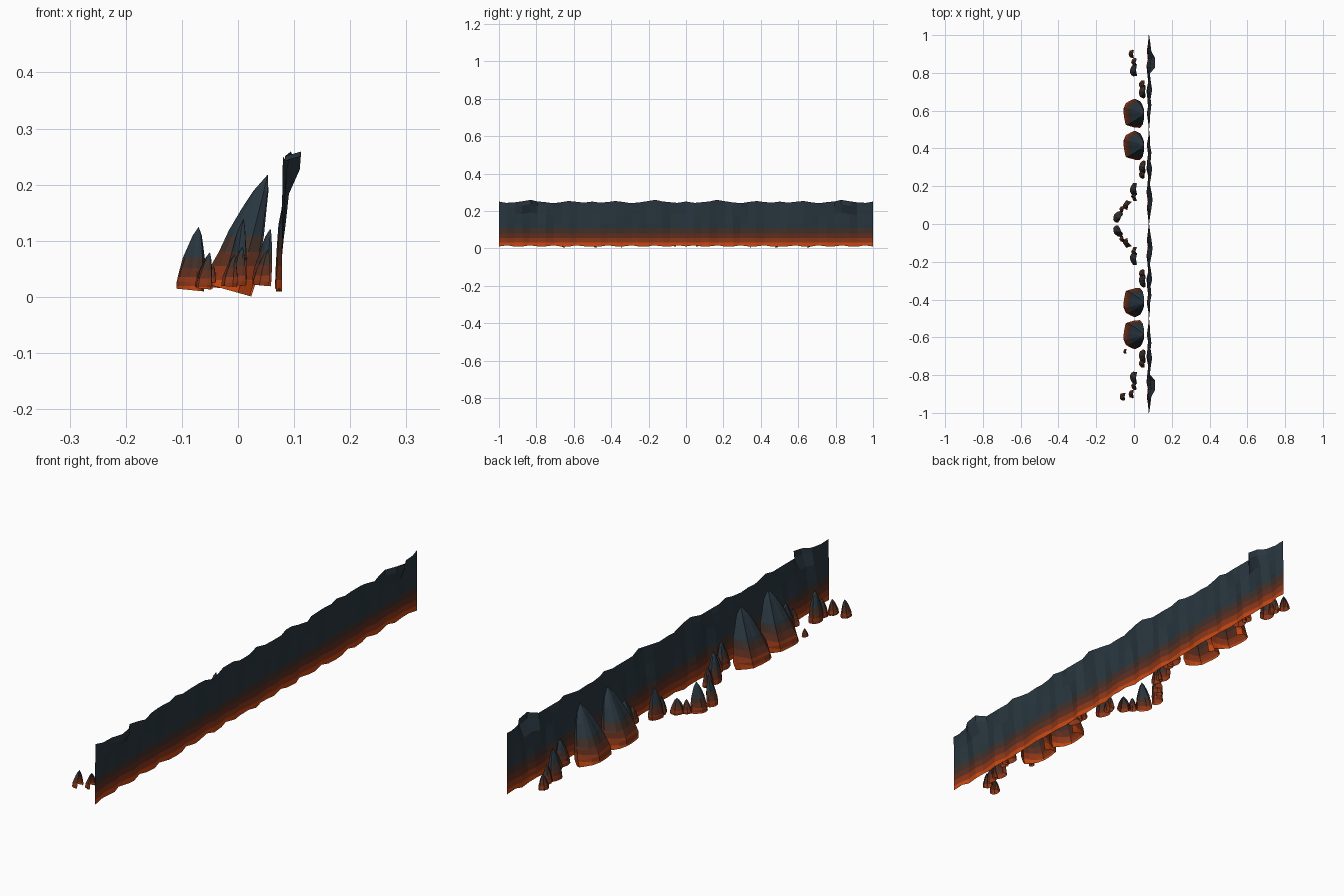
import bpy, bmesh, math, random
from mathutils import Vector

if "Cube" in bpy.data.objects:
    bpy.data.objects.remove(bpy.data.objects["Cube"])

# Colours from glowing base to cold stone top
COLOURS = [("ember_orange", (0.58, 0.065, 0.006, 1)),
           ("burnt_orange", (0.27, 0.038, 0.009, 1)),
           ("scorched_brown", (0.115, 0.028, 0.014, 1)),
           ("warm_grey", (0.055, 0.03, 0.023, 1)),
           ("slate", (0.022, 0.037, 0.05, 1))]
MATS = []
for name, col in COLOURS:
    m = bpy.data.materials.new(name)
    m.diffuse_color = col
    m.use_nodes = True
    m.node_tree.nodes["Principled BSDF"].inputs["Base Color"].default_value = m.diffuse_color
    MATS.append(m)
LEVELS = [0.03, 0.055, 0.08, 0.108]


def finish(bm, name, scale=1.0):
    """Cut the mesh at the colour levels and paint the bands by height."""
    levels = [l * scale for l in LEVELS]
    for l in levels:
        bmesh.ops.bisect_plane(bm, geom=bm.verts[:] + bm.edges[:] + bm.faces[:],
                               plane_co=(0, 0, l), plane_no=(0, 0, 1), dist=1e-5)
    for f in bm.faces:
        z = f.calc_center_median().z
        f.material_index = sum(z > l for l in levels)
        f.smooth = False
    me = bpy.data.meshes.new(name)
    bm.to_mesh(me)
    bm.free()
    for m in MATS:
        me.materials.append(m)
    ob = bpy.data.objects.new(name, me)
    bpy.context.collection.objects.link(ob)


def skin(bm, rows, flip=False):
    for a, b in zip(rows, rows[1:]):
        for i in range(len(a) - 1):
            q = [a[i], a[i + 1], b[i + 1], b[i]]
            bm.faces.new(q[::-1] if flip else q)


# Cliff wall: one quarter tile described by offsets, mirrored along y
BOT = [.078, .074, .068, .073, .066, .071, .075, .066, .070, .074, .068, .075, .078]
MID = [.078, .082, .074, .085, .080, .076, .084, .072, .078, .083, .078, .080, .078]
TOP = [.080, .086, .092, .098, .094, .084, .090, .096, .088, .092, .086, .084, .080]
HGT = [.250, .243, .246, .251, .259, .251, .246, .241, .247, .253, .248, .244, .250]
N = len(BOT) - 1
bm = bmesh.new()
rows = []
for k, f in enumerate([0, .12, .3, .5, .72, .9, 1]):
    row = []
    for i in range(-2 * N, 2 * N + 1):
        j = abs(i) if abs(i) <= N else 2 * N - abs(i)
        if f < .4:
            x = BOT[j] + (MID[j] - BOT[j]) * (f / .5) ** 1.5
        elif f == .5:
            x = MID[j]
        else:
            x = MID[j] + (TOP[j] - MID[j]) * (f - .5) / .5
        if f >= .9 and abs(i) in (20, 21):   # small overhanging lip
            x = .112 - .002 * (f < 1)
        z0 = .010 + .006 * (j % 3 == 1)
        y = i / (2 * N)
        if abs(i) % N:                       # slanted ridges
            y += .008 * (f - .5) * (1 if j % 2 else -1) * (1 if i > 0 else -1)
        row.append(bm.verts.new((x, y, z0 + (HGT[j] - z0) * f)))
    rows.append(row)
skin(bm, rows)
finish(bm, "cliff_wall")

PROFILE = [(0, .97), (.12, 1), (.3, .9), (.5, .74), (.7, .53), (.86, .32)]


def rock(name, x, y, rx, ry, h, lean, side, seed, tilt=.3, scale=1.0, z0=.012, turn=0.0):
    """Open-backed pointed boulder, facing -x and leaning to the wall."""
    rng = random.Random(seed)
    n = 10
    facet = [rng.uniform(.86, 1.06) for _ in range(n + 1)]
    bm = bmesh.new()
    rows = []
    for f, r in PROFILE:
        row = []
        for i in range(n + 1):
            a = math.pi + math.radians(-115 + 230 * i / n)
            k = r * facet[i] * rng.uniform(.95, 1.04)
            px, py = rx * k * math.cos(a), ry * k * math.sin(a)
            px, py = (px * math.cos(turn) - py * math.sin(turn),
                      px * math.sin(turn) + py * math.cos(turn))
            z = z0 + (h - z0) * f - tilt * px * (1 - f)
            row.append(bm.verts.new((x + lean * f + px, side * (y + py), max(z, 0.0))))
        rows.append(row)
    skin(bm, rows, side < 0)
    tip = bm.verts.new((x + lean, side * y, h))
    for i in range(n):
        t = [rows[-1][i], rows[-1][i + 1], tip]
        bm.faces.new(t[::-1] if side < 0 else t)
    finish(bm, name, scale)


# Boulders shared by every quarter: x, y, rx, ry, height, lean, colour scale
SHARED = [("tall_boulder", -.002, .415, .062, .080, .218, .055, 1.0),
          ("spire", .004, .185, .026, .036, .140, .006, .75),
          ("spire_foot", .006, .145, .020, .024, .090, .002, .7),
          ("wall_spire", .048, .300, .024, .036, .122, .010, .75),
          ("wall_stone", .046, .262, .022, .024, .085, .008, .7)]
for side in (1, -1):
    tag = "left" if side > 0 else "right"
    for s, (nm, x, y, rx, ry, h, lean, sc) in enumerate(SHARED):
        tilt = .28 if nm == "tall_boulder" else .1
        for half, yy in (("inner", y), ("outer", 1 - y)):
            z0 = .008 if nm == "tall_boulder" else .02
            rock(f"{nm}_{half}_{tag}", x, yy, rx, ry, h, lean, side, s + 3, tilt, sc, z0)
    # Crescent of stones around the middle
    rock(f"crescent_spire_{tag}", -.082, .036, .028, .034, .125, .012, side, 21, .1, .65, .012, -.5)
    rock(f"crescent_stone_{tag}", -.034, .100, .024, .026, .075, .004, side, 22, .1, .6, .016, -.5)
    rock(f"crescent_pebble_{tag}", -.060, .078, .018, .018, .068, .004, side, 23, .1, .6, .016, -.5)
    # Stones at the ends
    rock(f"end_stone_{tag}", -.010, .900, .020, .022, .075, .004, side, 24, .1, .65, .018)

# Loose single stones
rock("loose_end_stone", -.056, .915, .022, .022, .080, .006, -1, 31, .1, .6, .014)
rock("loose_pebble", -.045, .675, .012, .013, .055, .002, -1, 32, .1, .6, .025)
